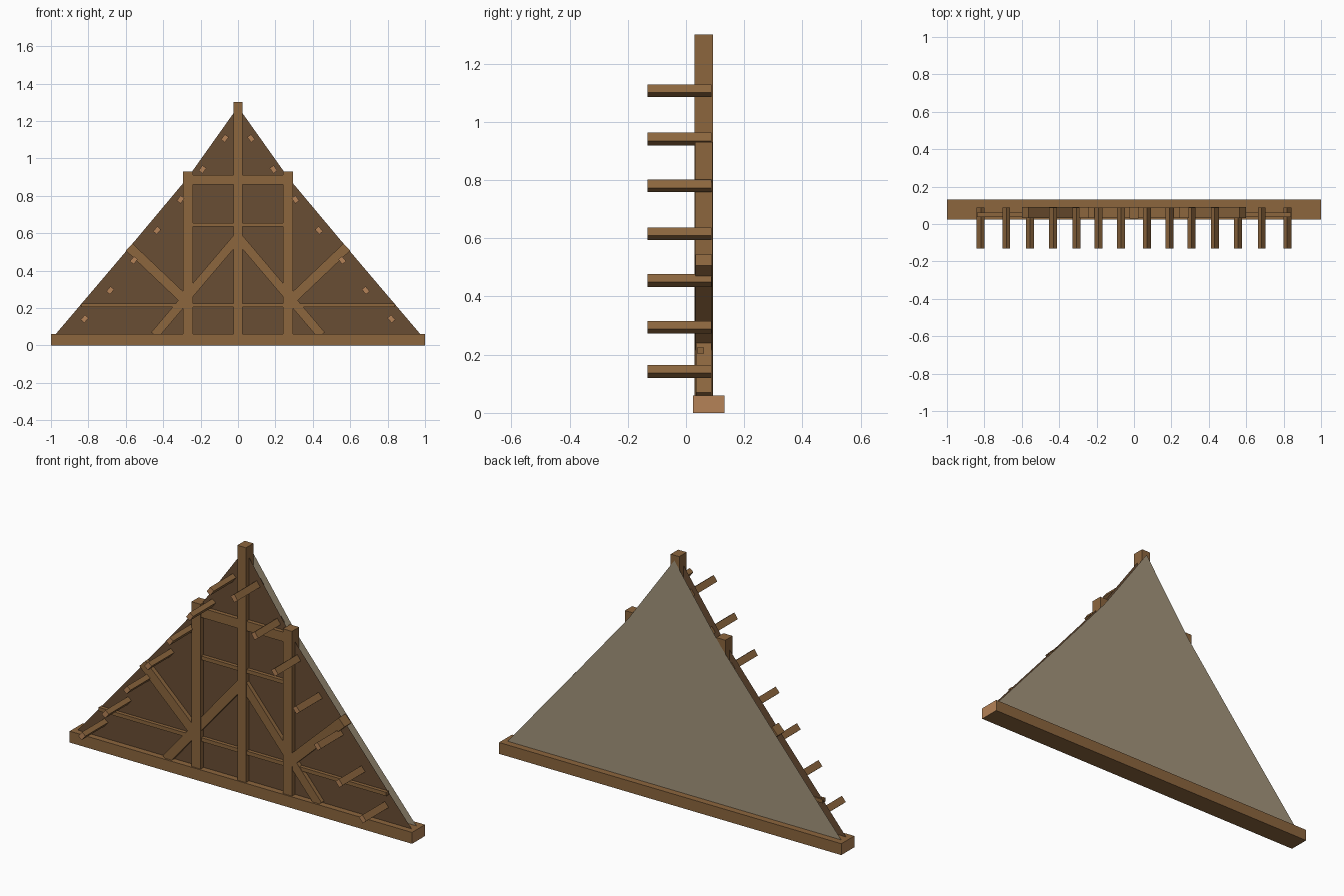
import bpy, math
from mathutils import Vector, Matrix

if "Cube" in bpy.data.objects:
    bpy.data.objects.remove(bpy.data.objects["Cube"])


def material(name, rgb):
    m = bpy.data.materials.new(name)
    m.diffuse_color = (*rgb, 1)
    m.use_nodes = True
    m.node_tree.nodes["Principled BSDF"].inputs["Base Color"].default_value = m.diffuse_color
    return m


WOOD = material("timber", (0.262, 0.133, 0.048))
END = material("end_grain", (0.46, 0.225, 0.095))
BOARD = material("dark_boarding", (0.141, 0.074, 0.034))
PLASTER = material("plaster", (0.37, 0.30, 0.20))


def mesh_object(name, verts, faces, mats):
    me = bpy.data.meshes.new(name)
    me.from_pydata(verts, [], faces)
    for m in mats:
        me.materials.append(m)
    ob = bpy.data.objects.new(name, me)
    bpy.context.collection.objects.link(ob)
    return ob


FACES = [(0, 1, 3, 2), (4, 6, 7, 5), (0, 4, 5, 1), (2, 3, 7, 6), (0, 2, 6, 4), (1, 5, 7, 3)]


def beam(name, a, b, width, y0, y1, end_axis=None):
    """Beam from a to b in the xz plane; end_axis gives the faces with end grain."""
    a, b = Vector(a), Vector(b)
    d = (b - a).normalized()
    n = Vector((-d.y, d.x)) * width / 2
    verts = []
    for p in (a, b):
        for y in (y0, y1):
            for s in (-1, 1):
                q = p + n * s
                verts.append((q.x, y, q.y))
    ob = mesh_object(name, verts, FACES, [WOOD, END])
    for f in ob.data.polygons:
        if end_axis is not None and abs(f.normal[end_axis]) > 0.9:
            f.material_index = 1
    return ob


# Sill and posts
beam("sill_beam", (-1, 0.03), (1, 0.03), 0.06, 0.024, 0.132, end_axis=0)
beam("king_post", (0, 0.06), (0, 1.30), 0.05, 0.03, 0.092)

# Horizontal rails
beam("collar_beam", (-0.26, 0.885), (0.26, 0.885), 0.05, 0.035, 0.088)
beam("middle_rail", (-0.26, 0.645), (0.26, 0.645), 0.02, 0.037, 0.062)
beam("lower_rail", (-0.84, 0.214), (0.84, 0.214), 0.02, 0.037, 0.062)

PURLINS = [(0.07, 1.107), (0.19, 0.941), (0.307, 0.78), (0.433, 0.615),
           (0.557, 0.455), (0.683, 0.294), (0.82, 0.142)]

for side, s in (("left", -1), ("right", 1)):
    # Side posts and braces
    beam(f"side_post_{side}", (s * 0.267, 0.06), (s * 0.267, 0.93), 0.053, 0.031, 0.091)
    beam(f"inner_brace_{side}", (0, 0.58), (s * 0.446, 0.055), 0.047, 0.034, 0.088)
    beam(f"outer_brace_{side}", (s * 0.27, 0.23), (s * 0.582, 0.526), 0.052, 0.033, 0.09)
    # Projecting purlin ends, tilted with the roof slope
    for i, (x, z) in enumerate(PURLINS):
        t = math.radians(54 if i < 3 else 50)
        dx, dz = s * math.cos(t) * 0.0175, -math.sin(t) * 0.0175
        beam(f"purlin_{side}_{i + 1}", (s * x - dx, z - dz), (s * x + dx, z + dz),
             0.026, -0.132, 0.088, end_axis=1)

# Gable sheets: dark boarding inside, plaster outside
half = [(0.975, 0.06), (0.58, 0.525), (0.27, 0.895)]
outline = half + [(0, 1.275)] + [(-x, z) for x, z in reversed(half)]
for name, y, mat in (("inner_boarding", 0.056, BOARD), ("outer_plaster", 0.097, PLASTER)):
    order = outline if mat is BOARD else outline[::-1]
    if mat is BOARD:
        face = list(range(len(order)))
    else:
        face = list(range(len(order)))
    mesh_object(name, [(x, y, z) for x, z in order], [face], [mat])
